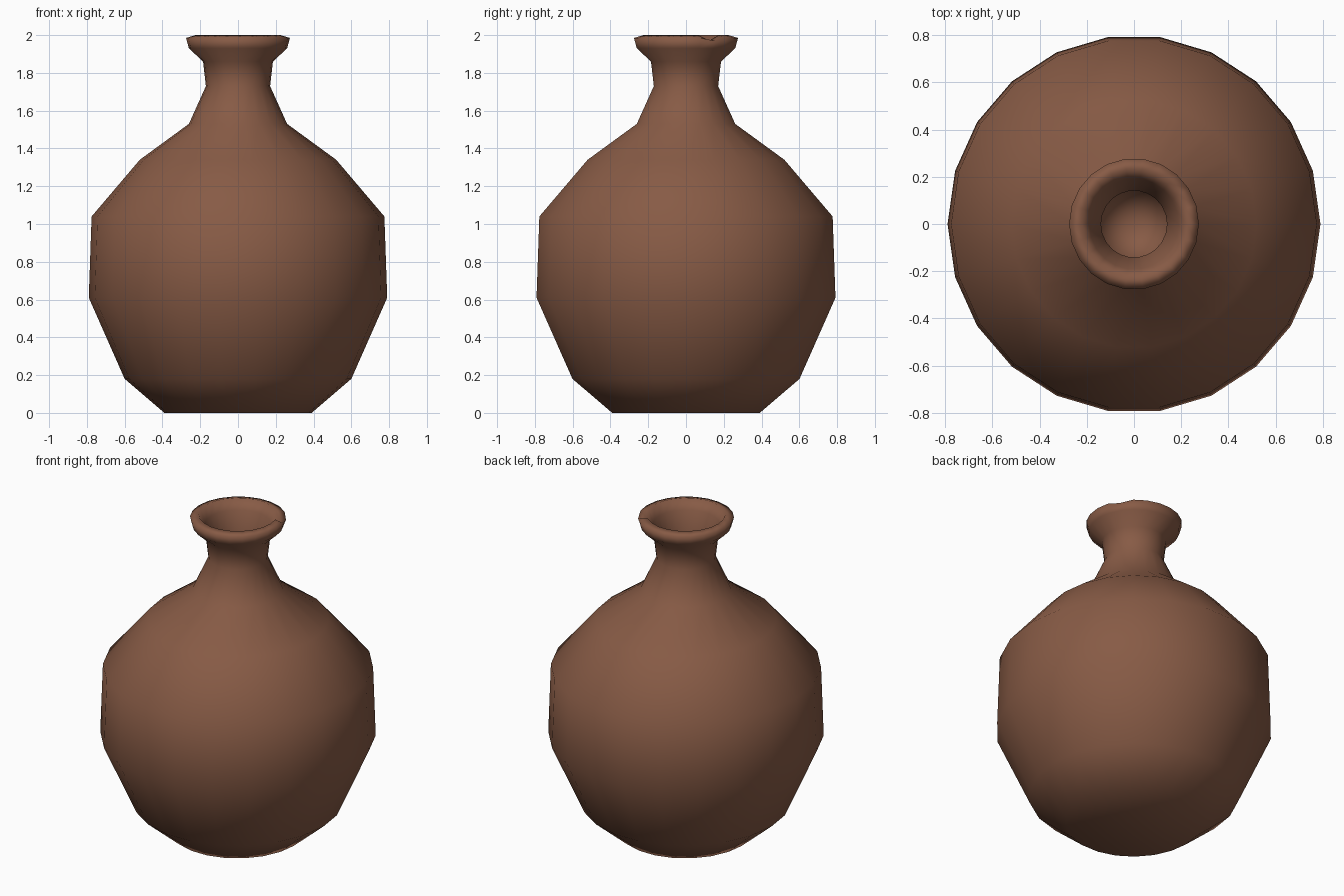
import bpy, bmesh, math

cube = bpy.data.objects.get("Cube")
if cube:
    bpy.data.objects.remove(cube, do_unlink=True)

SIDES = 22
DEPTH_SCALE = 1.012

# Radius and height, from the foot up the outside and down into the throat
OUTSIDE = [(0.39, 0), (0.60, 0.18), (0.79, 0.61), (0.775, 1.04), (0.52, 1.34),
           (0.26, 1.53), (0.17, 1.73), (0.185, 1.86), (0.26, 1.93), (0.275, 1.985)]
LIP = [(0.225, 2.0)]
INSIDE = [(0.19, 1.94), (0.14, 1.82), (0.14, 1.72), (0.19, 1.55)]
CAVITY_TIP = 1.3

# Fired clay
clay = bpy.data.materials.new("brown_clay")
clay.use_nodes = True
colour = (0.243, 0.104, 0.06, 1)
clay.diffuse_color = colour
shader = clay.node_tree.nodes["Principled BSDF"]
shader.inputs["Base Color"].default_value = colour
shader.inputs["Roughness"].default_value = 0.9

bm = bmesh.new()


def add_ring(radius, height):
    angles = [math.tau * i / SIDES for i in range(SIDES)]
    return [bm.verts.new((radius * math.cos(a), radius * math.sin(a) * DEPTH_SCALE, height))
            for a in angles]


# Walls of the vase
rings = [add_ring(r, z) for r, z in OUTSIDE + LIP + INSIDE]
for low, high in zip(rings, rings[1:]):
    for i in range(SIDES):
        j = (i + 1) % SIDES
        bm.faces.new((low[i], low[j], high[j], high[i]))

# Flat foot and pointed inner floor
bm.faces.new(list(reversed(rings[0])))
tip = bm.verts.new((0, 0, CAVITY_TIP))
for i in range(SIDES):
    bm.faces.new((rings[-1][i], rings[-1][(i + 1) % SIDES], tip))

# Small chip in the lip
lip = rings[len(OUTSIDE)]
lip[2].co.z -= 0.03
rings[len(OUTSIDE) - 1][2].co.z -= 0.015

bmesh.ops.recalc_face_normals(bm, faces=bm.faces)
for face in bm.faces:
    face.smooth = True

mesh = bpy.data.meshes.new("vase")
bm.to_mesh(mesh)
bm.free()
mesh.materials.append(clay)
vase = bpy.data.objects.new("vase", mesh)
bpy.context.collection.objects.link(vase)
